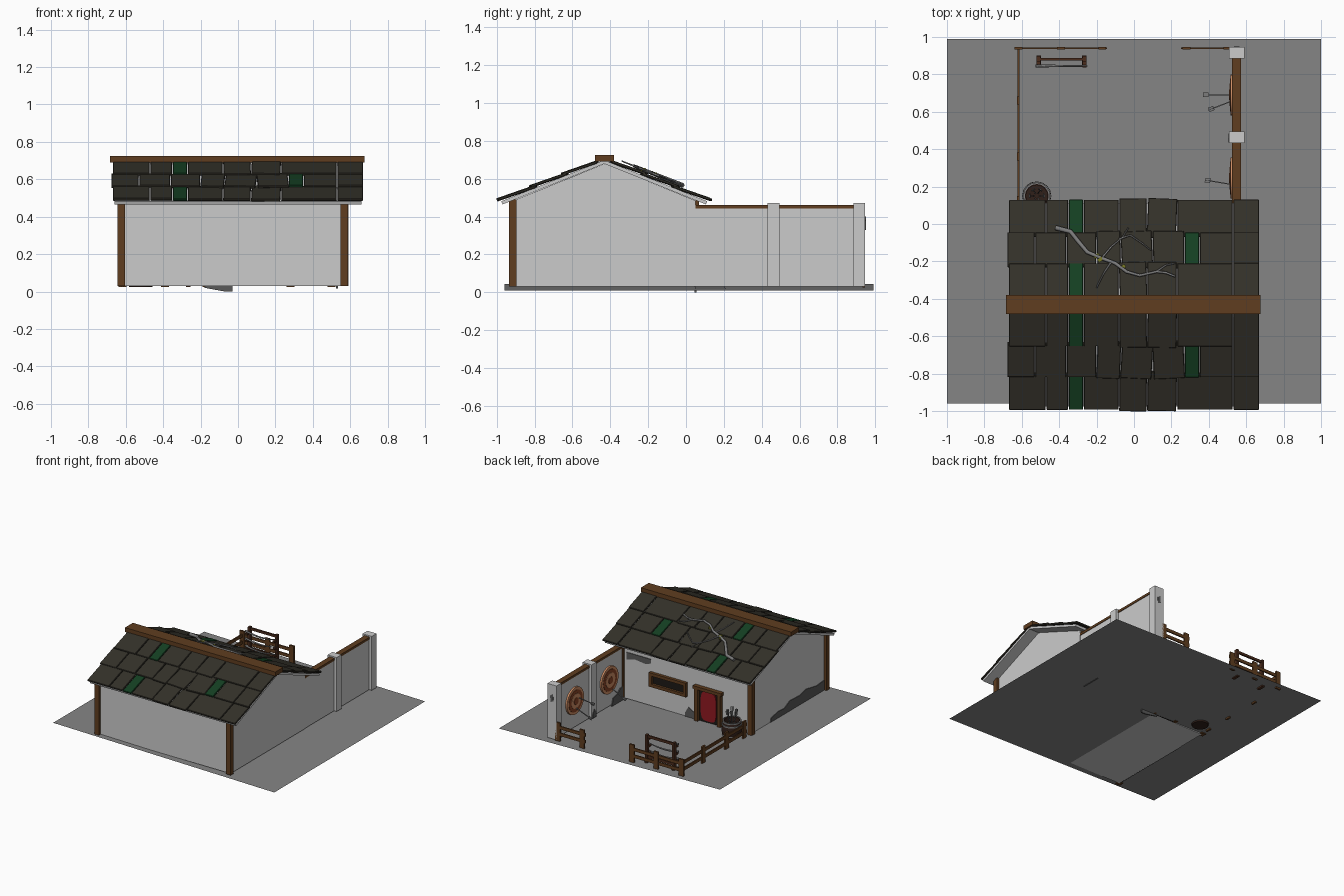
import bpy, bmesh, math, random
from mathutils import Matrix, Vector

if "Cube" in bpy.data.objects:
    bpy.data.objects.remove(bpy.data.objects["Cube"])

random.seed(4)


def material(name, r, g, b):
    m = bpy.data.materials.new(name)
    m.diffuse_color = (r, g, b, 1)
    m.use_nodes = True
    m.node_tree.nodes["Principled BSDF"].inputs["Base Color"].default_value = m.diffuse_color
    return m


WOOD = material("wood", .116, .047, .014)
DARKWOOD = material("dark_wood", .07, .025, .012)
GROUND = material("ground", .235, .235, .235)
SLATE = material("slate", .033, .03, .022)
GREEN = material("green_slate", .007, .05, .016)
STONE = material("stone", .1, .1, .1)
RED = material("red", .28, .01, .015)
BLACK = material("black", .012, .01, .008)
TAN = material("tan", .62, .27, .13)
RING = material("ring", .25, .06, .02)
BARREL = material("barrel", .03, .014, .01)
STEEL = material("steel", .2, .2, .2)
LEAF = material("leaf", .2, .2, .02)


def finish(name, bm, mat=None):
    bmesh.ops.recalc_face_normals(bm, faces=bm.faces)
    me = bpy.data.meshes.new(name)
    bm.to_mesh(me)
    bm.free()
    ob = bpy.data.objects.new(name, me)
    bpy.context.collection.objects.link(ob)
    if mat:
        me.materials.append(mat)
    return ob


def boxes(name, items, mat=None):
    """items: (centre, size[, rotation matrix])"""
    bm = bmesh.new()
    for c, s, *r in items:
        rot = r[0] if r else Matrix()
        bmesh.ops.create_cube(bm, size=1, matrix=Matrix.Translation(c) @ rot @ Matrix.Diagonal((*s, 1)))
    return finish(name, bm, mat)


def span(x0, x1, y0, y1, z0, z1):
    return ((x0 + x1) / 2, (y0 + y1) / 2, (z0 + z1) / 2), (x1 - x0, y1 - y0, z1 - z0)


def prism(name, pts, vec, mat=None):
    bm = bmesh.new()
    f = bm.faces.new([bm.verts.new(p) for p in pts])
    g = bmesh.ops.extrude_face_region(bm, geom=[f])["geom"]
    bmesh.ops.translate(bm, vec=vec, verts=[v for v in g if isinstance(v, bmesh.types.BMVert)])
    return finish(name, bm, mat)


def lathe(name, profile, matrix, mat, n=24):
    bm = bmesh.new()
    vs = [bm.verts.new((r, 0, z)) for r, z in profile]
    es = [bm.edges.new(p) for p in zip(vs, vs[1:])]
    bmesh.ops.spin(bm, geom=vs + es, axis=(0, 0, 1), cent=(0, 0, 0), angle=math.tau, steps=n)
    bmesh.ops.remove_doubles(bm, verts=bm.verts, dist=1e-5)
    bm.transform(matrix)
    ob = finish(name, bm, mat)
    ob.data.shade_smooth()
    ob.data.set_sharp_from_angle(angle=math.radians(35))
    return ob


def tube(name, paths, radius, mat):
    cu = bpy.data.curves.new(name, 'CURVE')
    cu.dimensions = '3D'
    cu.bevel_depth, cu.bevel_resolution = radius, 1
    cu.use_fill_caps = True
    for pts in paths:
        sp = cu.splines.new('POLY')
        sp.points.add(len(pts) - 1)
        for i, p in enumerate(pts):
            sp.points[i].co = (*p, 1)
            sp.points[i].radius = 1 - .6 * i / len(pts)
    ob = bpy.data.objects.new(name, cu)
    bpy.context.collection.objects.link(ob)
    ob.data.materials.append(mat)
    bpy.ops.object.select_all(action='DESELECT')
    bpy.context.view_layer.objects.active = ob
    ob.select_set(True)
    bpy.ops.object.convert(target='MESH')


def arrow(name, tip, tail):
    tip, tail = Vector(tip), Vector(tail)
    d = tail - tip
    rot = d.to_track_quat('Z', 'Y').to_matrix().to_4x4()
    f = tail - d.normalized() * .015
    boxes(name, [((tip + tail) / 2, (.006, .006, d.length), rot),
                 (f, (.024, .002, .03), rot), (f, (.002, .024, .03), rot)], STEEL)


# Ground sheet, slightly tilted
bm = bmesh.new()
bm.faces.new([bm.verts.new(p) for p in ((-1, -.96, .045), (1, -.96, .01), (1, .99, .01), (-1, .99, .045))])
finish("ground", bm, GROUND)

# House body and corner posts
prism("house_walls", [(-.62, y, z) for y, z in ((-.91, .03), (.05, .03), (.05, .485), (-.43, .68), (-.91, .485))],
      (1.19, 0, 0))
boxes("corner_posts", [span(-.645, -.605, -.935, -.895, .03, .49), span(.548, .588, -.935, -.895, .03, .49),
                       span(-.645, -.605, .03, .07, .03, .485), span(.52, .56, .03, .07, .03, .485)], WOOD)

# Roof: boards, shingle rows on both slopes, ridge beam
A = math.atan(.4)
EDGES = [[-.67, -.47, -.35, -.27, -.08, .07, .23, .53, .67], [-.68, -.53, -.36, -.2, -.07, .1, .27, .35, .53, .67]]
dark, green, boards = [], [], []
for s in (1, -1):
    F = Matrix.Translation((0, -.432, .70)) @ Matrix.Rotation(-s * A, 4, 'X')
    R = F.to_3x3().to_4x4()
    boards.append((F @ Vector((0, s * .293, -.01)), (1.32, .587, .018), R))
    for row, (l0, l1) in enumerate(((.04, .232), (.215, .41), (.39, .598))):
        ed = EDGES[row % 2]
        for x0, x1 in zip(ed, ed[1:]):
            loose = -.21 < x0 < .15
            rot = R @ Matrix.Rotation(s * .045, 4, 'X') @ Matrix.Rotation(random.uniform(-.06, .06) * loose, 4, 'Z')
            c = F @ Vector(((x0 + x1) / 2, s * (l0 + l1) / 2, .009 + random.uniform(-.002, .002)))
            is_green = abs(x1 - x0 - .08) < .001
            (green if is_green else dark).append((c, (x1 - x0 - .005, l1 - l0 + .015 * loose, .014), rot))
boxes("roof_boards", boards)
for nm, items, m in (("roof_shingles", dark, SLATE), ("green_shingles", green, GREEN)):
    b = boxes(nm, items, m).modifiers.new("bevel", 'BEVEL')
    b.width, b.segments = .003, 1
boxes("ridge_beam", [span(-.685, .675, -.482, -.38, .69, .725)], WOOD)


# Dry vine lying on the back slope
def on_roof(pts):
    return [(x, y, .70 - .4 * (y + .43) + .03) for x, y in pts]


tube("vine", [on_roof([(-.42, -.02), (-.34, -.04), (-.3, -.09), (-.25, -.15), (-.18, -.18), (-.1, -.21), (-.04, -.255),
                       (.03, -.275), (.12, -.255), (.17, -.26), (.22, -.28)])], .013, STEEL)
tube("vine_twigs", [on_roof(p) for p in ([(-.17, -.18), (-.12, -.12), (-.06, -.07), (-.03, -.02)],
     [(-.08, -.08), (-.02, -.06), (.04, -.1), (.09, -.14)], [(-.12, -.2), (-.16, -.26), (-.2, -.34)],
     [(.12, -.255), (.17, -.22), (.22, -.21)])], .006, STEEL)
boxes("vine_leaves", [(on_roof([p])[0], (.03, .02, .012), Matrix.Rotation(.6, 4, 'Z'))
                      for p in ((-.18, -.19), (-.06, -.23), (-.2, -.17))], LEAF)

# Yard wall, pillars and capping beam
boxes("yard_wall", [span(.53, .567, .05, .92, .03, .45)])
boxes("yard_pillars", [span(.508, .59, y, y + .062, .03, .472) for y in (.432, .885)])
boxes("wall_beam", [span(.525, .572, .05, .89, .443, .462)], WOOD)

# Exposed stone patches in the plaster
prism("left_wall_patch", [(-.615, y, z) for y, z in ((-.2, .03), (-.21, .07), (-.3, .09), (-.38, .085), (-.45, .12),
      (-.58, .115), (-.66, .135), (-.8, .11), (-.9, .12), (-.9, .03))], (-.01, 0, 0), STONE)
prism("door_patch", [(x, .045, z) for x, z in ((-.18, .02), (-.16, .09), (-.1, .085), (-.06, .11), (-.03, .06),
      (-.03, 0), (-.07, .0))], (0, .01, 0), STONE)
prism("upper_patch", [(x, .045, z) for x, z in ((.28, .375), (.33, .36), (.42, .37), (.5, .35), (.5, .41), (.28, .41))],
      (0, .01, 0), STONE)
prism("corner_patch", [(.535, y, z) for y, z in ((.05, .015), (.05, .13), (.1, .125), (.14, .09), (.19, .08), (.21, .015))],
      (-.012, 0, 0), STONE)
prism("pillar_patch", [(.512, y, z) for y, z in ((.44, .03), (.435, .07), (.46, .1), (.485, .06), (.48, .03))],
      (-.008, 0, 0), STONE)
prism("pillar_chip", [(x, .943, z) for x, z in ((.535, .34), (.56, .33), (.565, .38), (.54, .4))], (0, .007, 0), STONE)

# Window and door on the yard side
boxes("window_frame", [span(-.05, .285, .045, .075, z, z + .025) for z in (.195, .285)] +
      [span(x, x + .025, .045, .075, .2, .3) for x in (-.05, .26)], WOOD)
boxes("window_panel", [span(-.04, .275, .04, .056, .2, .3)], BLACK)
boxes("door_frame", [span(x, x + .03, .045, .08, .03, .3) for x in (-.365, -.16)] +
      [span(-.375, -.12, .045, .085, .29, .315)], WOOD)
boxes("door_back", [span(-.35, -.15, .04, .057, .03, .3)], BLACK)
prism("door_panel", [(-.2475 + .07 * math.copysign(abs(math.cos(t)) ** .5, math.cos(t)), .055,
                      .165 + .12 * math.copysign(abs(math.sin(t)) ** .5, math.sin(t)))
                     for t in (math.tau * i / 24 for i in range(24))], (0, .01, 0), RED)

# Round targets with arrows
for i, y in enumerate((.69, .245)):
    M = Matrix.Translation((.53, y, .25)) @ Matrix.Rotation(-math.pi / 2, 4, 'Y')
    for j, r in enumerate((.11, .088, .06, .028)):
        h = .014 + .003 * j
        lathe(f"target_{i}_ring_{j}", [(0, 0), (r, 0), (r, h), (0, h)], M, (TAN, RING)[j % 2])
arrow("arrow_a", (.53, .69, .2), (.37, .69, .14))
arrow("arrow_b", (.53, .66, .27), (.40, .61, .22))
arrow("arrow_c", (.53, .21, .17), (.38, .235, .12))

# Fence: posts and two rails per run
posts = [(x, .94) for x in (-.618, -.39, -.17, .28, .5)] + [(-.618, y) for y in (.66, .36, .13)]
fence = [((x, y, .1), (.042, .014, .15) if y > .9 else (.014, .042, .15)) for x, y in posts]
for z in (.07, .125):
    fence += [span(-.62, -.145, .935, .945, z, z + .025), span(.25, .525, .935, .945, z, z + .025),
              span(-.623, -.613, .1, .945, z, z + .025)]
boxes("fence", fence, WOOD)

# Weapon rack with blades
rack = []
for x in (-.51, -.265):
    rack += [span(x - .01, x + .01, .868, .895, .025, .26), span(x - .012, x + .012, .84, .9, .025, .045)]
    rack += [span(x - .01, x + .01, .838, .88, z, z + .012) for z in (.09, .15, .21)]
boxes("rack_frame", rack + [span(-.51, -.265, .875, .888, z, z + .02) for z in (.07, .235)], DARKWOOD)
tube("rack_blades", [[(-.525 + .275 * t / 6, .845, z + .025 - .018 * (1 - (t / 3 - 1) ** 2)) for t in range(7)]
                     for z in (.09, .15, .21)], .008, STEEL)

# Barrel of arrows
B = Matrix.Translation((-.52, .15, .025))
lathe("barrel", [(0, 0), (.062, 0), (.074, .035), (.078, .07), (.074, .105), (.066, .14), (.058, .14), (.058, .1), (0, .1)],
      B, BARREL, 16)
for i, (z, r) in enumerate(((.025, .074), (.105, .077), (.13, .072))):
    lathe(f"barrel_hoop_{i}", [(r - .008, z), (r, z), (r, z + .012), (r - .008, z + .012), (r - .008, z)], B, STEEL, 16)
for i in range(6):
    a = i * math.tau / 6
    c, s = math.cos(a), math.sin(a)
    arrow(f"barrel_arrow_{i}", (-.52 + .015 * c, .15 + .015 * s, .12), (-.52 + .04 * c, .15 + .04 * s, .24 + .008 * (i % 3)))
